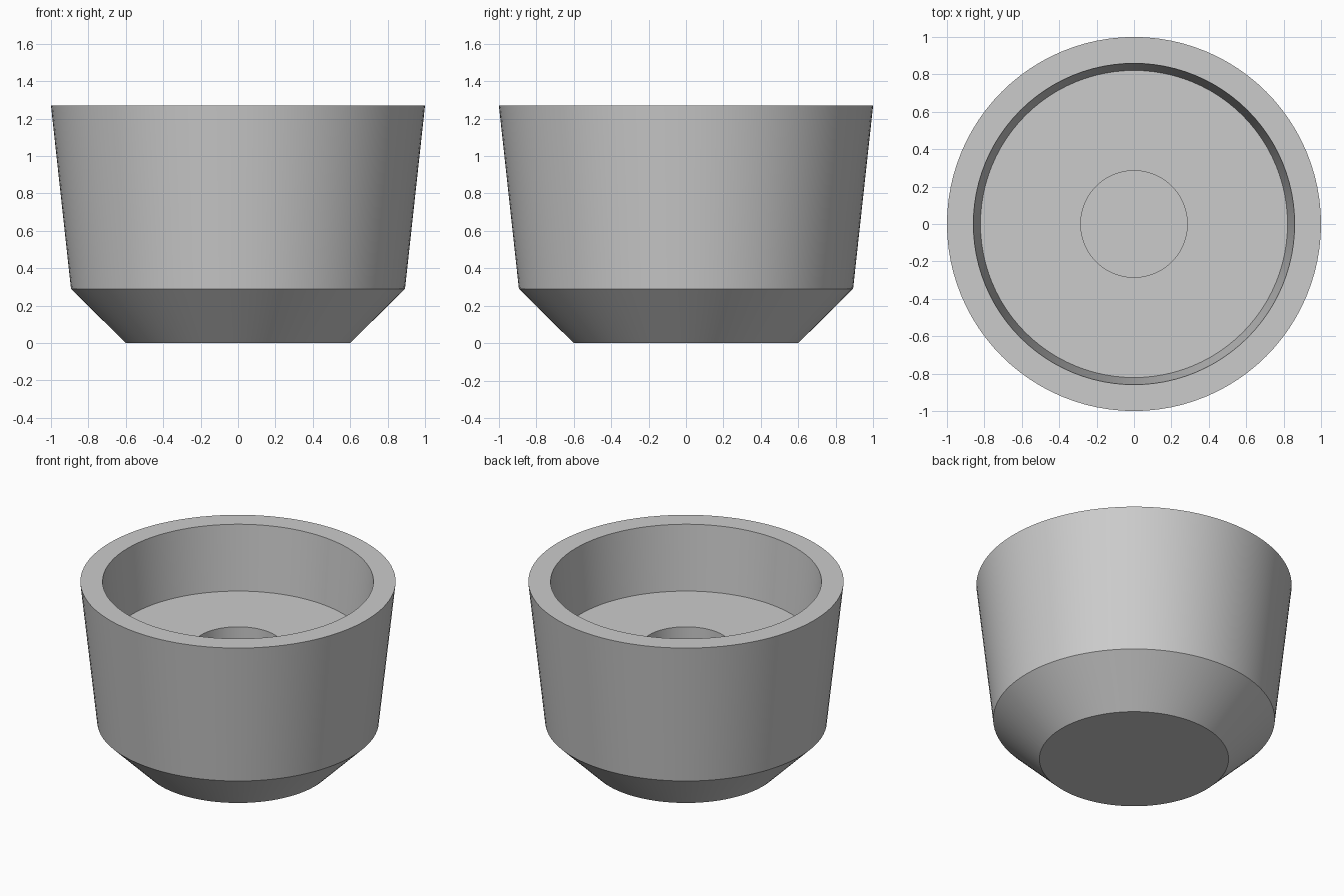
import bpy
import bmesh
import math

cube = bpy.data.objects.get("Cube")
if cube:
    bpy.data.objects.remove(cube, do_unlink=True)

SIDES = 96

grey = bpy.data.materials.new("plain grey")
grey.use_nodes = True
colour = (0.6, 0.6, 0.6, 1)
grey.diffuse_color = colour
grey.node_tree.nodes["Principled BSDF"].inputs["Base Color"].default_value = colour


def lathe(name, profile, material):
    """Turn a (radius, height) profile into a closed solid with flat end caps."""
    bm = bmesh.new()
    rings = []
    for radius, z in profile:
        angles = [2 * math.pi * i / SIDES for i in range(SIDES)]
        rings.append([bm.verts.new((radius * math.cos(a), radius * math.sin(a), z))
                      for a in angles])
    for low, high in zip(rings, rings[1:]):
        for i in range(SIDES):
            j = (i + 1) % SIDES
            bm.faces.new((low[i], low[j], high[j], high[i]))
    bm.faces.new(rings[0][::-1])
    bm.faces.new(rings[-1])
    bmesh.ops.recalc_face_normals(bm, faces=bm.faces)
    mesh = bpy.data.meshes.new(name)
    bm.to_mesh(mesh)
    bm.free()
    mesh.materials.append(material)
    obj = bpy.data.objects.new(name, mesh)
    bpy.context.collection.objects.link(obj)
    bpy.ops.object.select_all(action='DESELECT')
    obj.select_set(True)
    bpy.context.view_layer.objects.active = obj
    bpy.ops.object.shade_smooth_by_angle(angle=math.radians(25))
    return obj


# Tapered cup: chamfered base, flared wall, flat rim, recessed floor, blind bore
lathe("tapered_cup", [
    (0.60, 0.0),
    (0.893, 0.29),
    (1.0, 1.27),
    (0.859, 1.27),
    (0.821, 0.82),
    (0.285, 0.82),
    (0.285, 0.30),
], grey)
